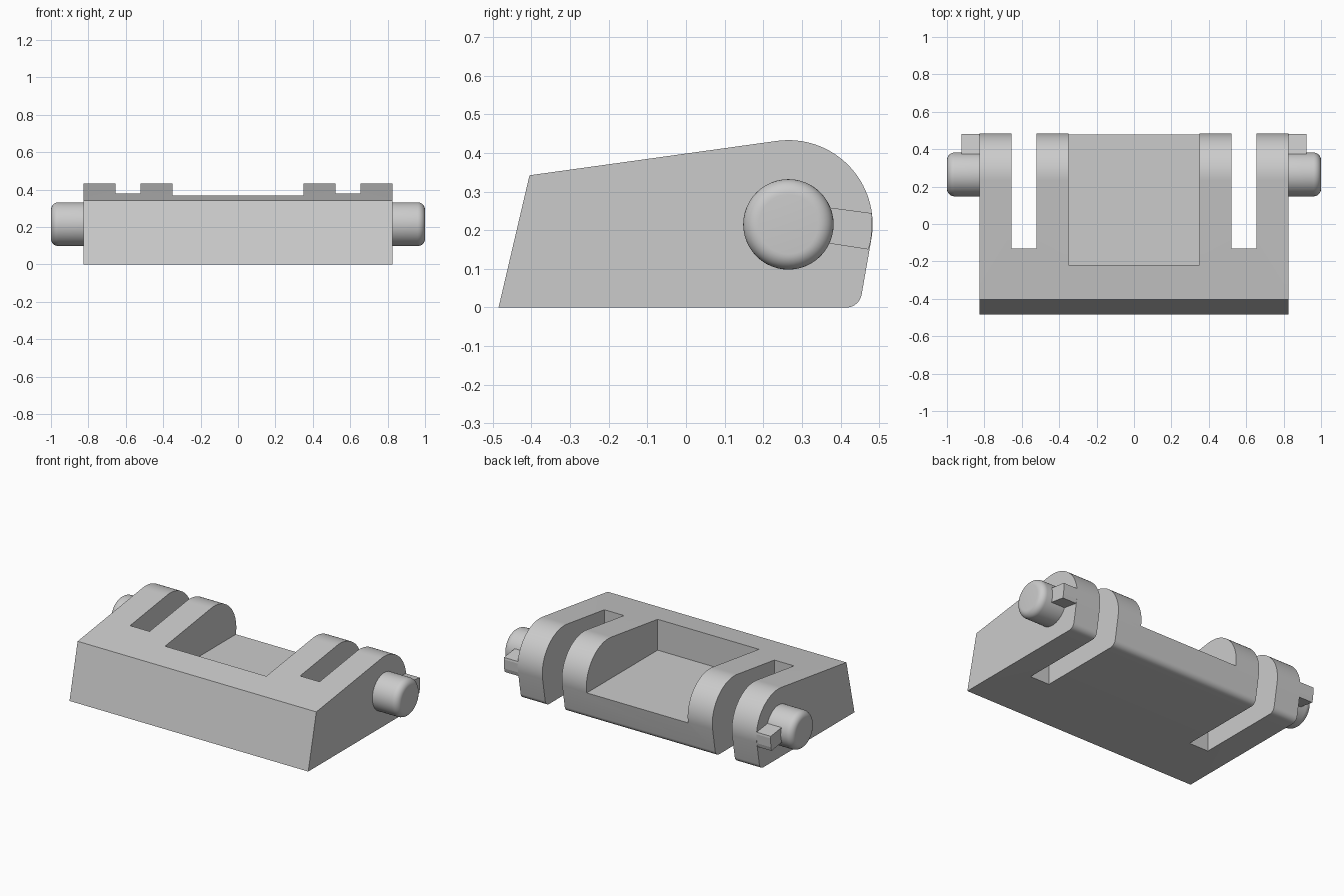
import bpy, bmesh, math

if "Cube" in bpy.data.objects:
    bpy.data.objects.remove(bpy.data.objects["Cube"])

grey = bpy.data.materials.new("plain_grey")
grey.diffuse_color = (0.6, 0.6, 0.6, 1)
grey.use_nodes = True
grey.node_tree.nodes["Principled BSDF"].inputs["Base Color"].default_value = grey.diffuse_color

PIN_Y, PIN_Z = 0.265, 0.215   # hinge axis


def finish(name, bm):
    bmesh.ops.recalc_face_normals(bm, faces=bm.faces)
    me = bpy.data.meshes.new(name)
    bm.to_mesh(me)
    bm.free()
    ob = bpy.data.objects.new(name, me)
    bpy.context.collection.objects.link(ob)
    me.materials.append(grey)
    return ob


def extrude_x(name, profile, x0, x1):
    """Extrude a (y, z) profile from x0 to x1."""
    bm = bmesh.new()
    face = bm.faces.new([bm.verts.new((x0, y, z)) for y, z in profile])
    ext = bmesh.ops.extrude_face_region(bm, geom=[face])["geom"]
    moved = [v for v in ext if isinstance(v, bmesh.types.BMVert)]
    bmesh.ops.translate(bm, verts=moved, vec=(x1 - x0, 0, 0))
    return finish(name, bm)


def arc(cy, cz, r, a0, a1, n):
    angles = [math.radians(a0 + (a1 - a0) * i / n) for i in range(n + 1)]
    return [(cy + r * math.cos(a), cz + r * math.sin(a)) for a in angles]


def smooth(ob, angle=30):
    bpy.ops.object.select_all(action="DESELECT")
    ob.select_set(True)
    bpy.context.view_layer.objects.active = ob
    bpy.ops.object.shade_smooth_by_angle(angle=math.radians(angle))


def cut(ob, x0, x1, y0, z0):
    """Cut a box that is open to the back and the top."""
    box = extrude_x("cutter", [(y0, z0), (0.7, z0), (0.7, 0.7), (y0, 0.7)], x0, x1)
    box.hide_render = True
    mod = ob.modifiers.new("cut", "BOOLEAN")
    mod.operation, mod.solver, mod.object = "DIFFERENCE", "EXACT", box
    bpy.context.view_layer.objects.active = ob
    bpy.ops.object.modifier_apply(modifier=mod.name)
    bpy.data.objects.remove(box)


# Wedge body with rounded hinge end
profile = [(-0.485, 0), (-0.405, 0.342)]
profile += arc(PIN_Y, PIN_Z, 0.218, 98, -9.5, 32)
profile += arc(0.415, 0.04, 0.04, -9.5, -90, 8)
body = extrude_x("hinge_body", profile, -0.825, 0.825)
cut(body, -0.35, 0.35, -0.22, 0.175)      # middle pocket
for s in (-1, 1):                         # slots beside the arms
    a, b = sorted((s * 0.52, s * 0.655))
    cut(body, a, b, -0.13, -0.2)
smooth(body)

for s, side in ((-1, "left"), (1, "right")):
    # Pivot pin: lathed profile of (x, radius) with a rounded tip
    bm = bmesh.new()
    outline = [(0.825, 0.0), (0.825, 0.117)] + arc(0.96, 0.077, 0.04, 90, 0, 8) + [(1.0, 0.0)]
    verts = [bm.verts.new((s * x, PIN_Y, PIN_Z + r)) for x, r in outline]
    edges = [bm.edges.new(p) for p in zip(verts, verts[1:])]
    bmesh.ops.spin(bm, geom=verts + edges, cent=(0, PIN_Y, PIN_Z), axis=(1, 0, 0),
                   angle=math.tau, steps=48)
    bmesh.ops.remove_doubles(bm, verts=bm.verts, dist=1e-5)
    smooth(finish(side + "_pivot_pin", bm))

    # Small lug behind the pin, square to the sloping back face
    lug = [(0.33, 0.172), (0.472, 0.150), (0.479, 0.175), (0.482, 0.232),
           (0.480, 0.244), (0.33, 0.264)]
    extrude_x(side + "_stop_lug", lug, s * 0.825, s * 0.922)
